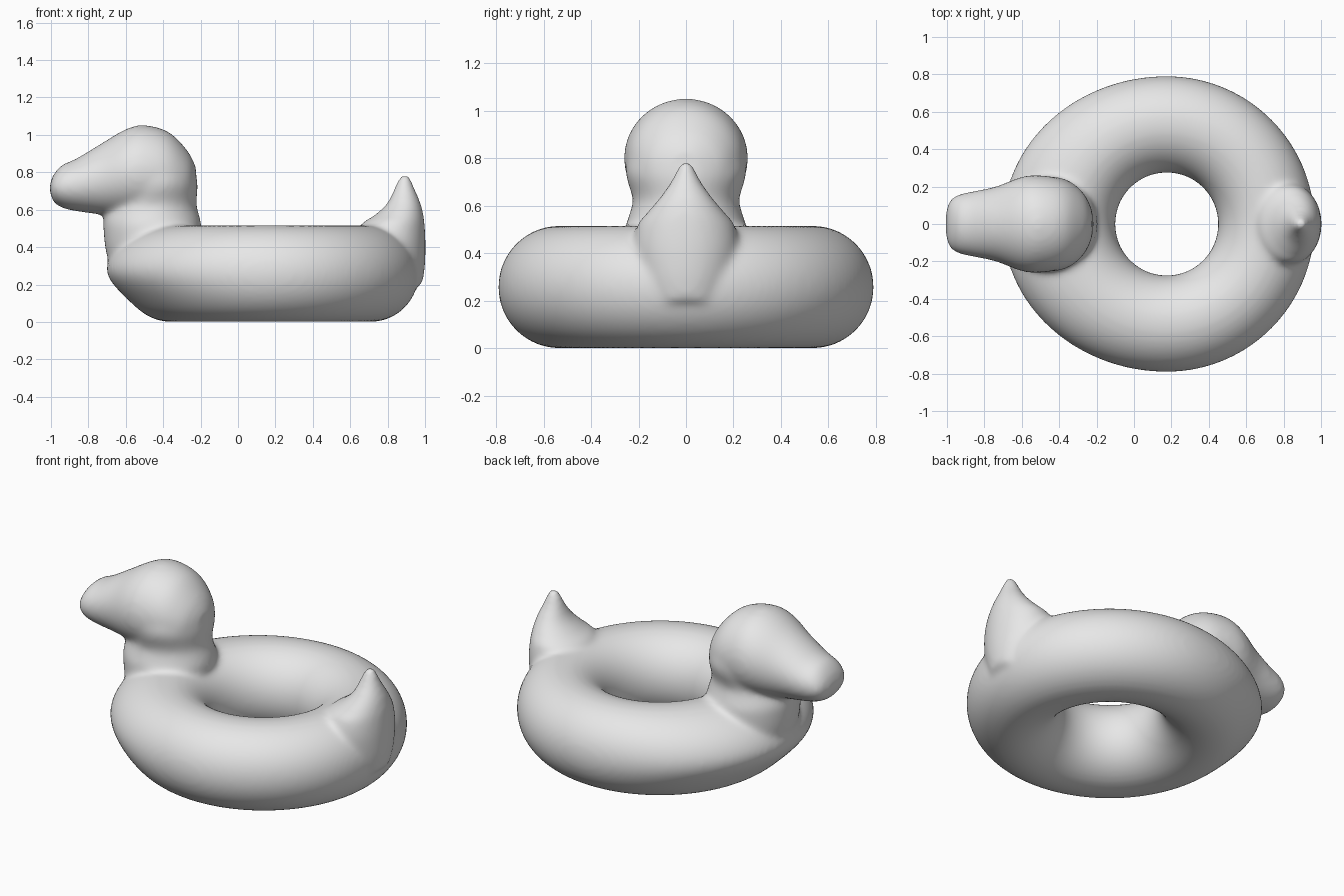
import bpy, bmesh, math
from mathutils import Vector

cube = bpy.data.objects.get("Cube")
if cube:
    bpy.data.objects.remove(cube, do_unlink=True)

CENTRE_X, MAJOR, MINOR = 0.175, 0.533, 0.258


def step(a, b, v):
    t = min(1, max(0, (v - a) / (b - a)))
    return t * t * (3 - 2 * t)


def skin(bm, rings, caps=True):
    """Bridge equal rings of points; close the ends or loop round."""
    loops = [[bm.verts.new(p) for p in ring] for ring in rings]
    n = len(loops[0])
    pairs = list(zip(loops, loops[1:]))
    if not caps:
        pairs.append((loops[-1], loops[0]))
    for a, b in pairs:
        for i in range(n):
            j = (i + 1) % n
            bm.faces.new((a[i], a[j], b[j], b[i]))
    if caps:
        bm.faces.new(loops[0])
        bm.faces.new(loops[-1])


def refine(rows, parts=5):
    """Catmull-Rom interpolation between profile rows."""
    pts = [Vector(r) for r in rows]
    out = []
    for i in range(len(pts) - 1):
        a, b = pts[max(i - 1, 0)], pts[i]
        c, d = pts[i + 1], pts[min(i + 2, len(pts) - 1)]
        for k in range(parts):
            t = k / parts
            out.append(0.5 * (2 * b + (c - a) * t + (2 * a - 5 * b + 4 * c - d) * t ** 2
                              + (3 * b - 3 * c + d - a) * t ** 3))
    return out + [pts[-1]]


def loft(bm, rows, place, sides=48):
    """Rows are (station, low, high, half width); sections are ellipses."""
    rings = []
    for s, low, high, half in refine(rows):
        ring = []
        for i in range(sides):
            a = math.tau * i / sides
            ring.append(place(s, (low + high) / 2 + (high - low) / 2 * math.cos(a),
                              half * math.sin(a)))
        rings.append(ring)
    skin(bm, rings)


def along_x(s, across, y):
    return (s, y, across)


def along_z(s, across, y):
    return (across, y, s)


bm = bmesh.new()

# inflated ring, with the chest swelling outward
rings = []
for i in range(96):
    a = math.tau * i / 96
    ring = []
    for k in range(48):
        b = math.tau * k / 48
        r = MAJOR + MINOR * math.cos(b)
        z = MINOR * (1 + math.sin(b))
        x, y = r * math.cos(a), r * math.sin(a)
        if x < 0:
            x *= 1 + 0.115 * max(0, math.cos(b)) * step(0.05, 0.3, z)
        ring.append((CENTRE_X + x, y, z))
    rings.append(ring)
skin(bm, rings, caps=False)

# head and bill, from bill tip to back of head
loft(bm, [(-1.005, 0.69, 0.74, 0.07), (-0.985, 0.64, 0.79, 0.125),
          (-0.94, 0.61, 0.84, 0.157), (-0.87, 0.593, 0.87, 0.173),
          (-0.74, 0.575, 0.948, 0.2), (-0.6, 0.56, 1.03, 0.252),
          (-0.5, 0.55, 1.052, 0.26), (-0.37, 0.56, 1.015, 0.234),
          (-0.27, 0.6, 0.915, 0.165), (-0.225, 0.68, 0.83, 0.07)], along_x)

# neck and upper chest
loft(bm, [(0.2, -0.63, -0.3, 0.16), (0.35, -0.70, -0.22, 0.24),
          (0.5, -0.72, -0.195, 0.255), (0.56, -0.715, -0.205, 0.24),
          (0.63, -0.69, -0.222, 0.225), (0.74, -0.67, -0.215, 0.255),
          (0.84, -0.65, -0.24, 0.235)], along_z)

# upturned tail
loft(bm, [(0.2, 0.7, 0.985, 0.16), (0.3, 0.66, 1.0, 0.2), (0.42, 0.65, 1.003, 0.22),
          (0.52, 0.66, 0.998, 0.205), (0.57, 0.73, 0.992, 0.165),
          (0.63, 0.795, 0.978, 0.115), (0.7, 0.83, 0.95, 0.065),
          (0.75, 0.85, 0.93, 0.04), (0.785, 0.87, 0.915, 0.022)], along_z)

bmesh.ops.recalc_face_normals(bm, faces=bm.faces)
mesh = bpy.data.meshes.new("duck_ring_float")
bm.to_mesh(mesh)
bm.free()
body = bpy.data.objects.new("duck_ring_float", mesh)
bpy.context.collection.objects.link(body)

# plain grey vinyl
grey = bpy.data.materials.new("light_grey")
grey.use_nodes = True
colour = (0.8, 0.8, 0.8, 1)
grey.diffuse_color = colour
grey.node_tree.nodes["Principled BSDF"].inputs["Base Color"].default_value = colour
mesh.materials.append(grey)

# fuse the parts into one skin and soften the joins
fuse = body.modifiers.new("fuse", "REMESH")
fuse.mode = "VOXEL"
fuse.voxel_size = 0.015
fuse.use_smooth_shade = True
soften = body.modifiers.new("soften", "SMOOTH")
soften.factor = 0.5
soften.iterations = 16
